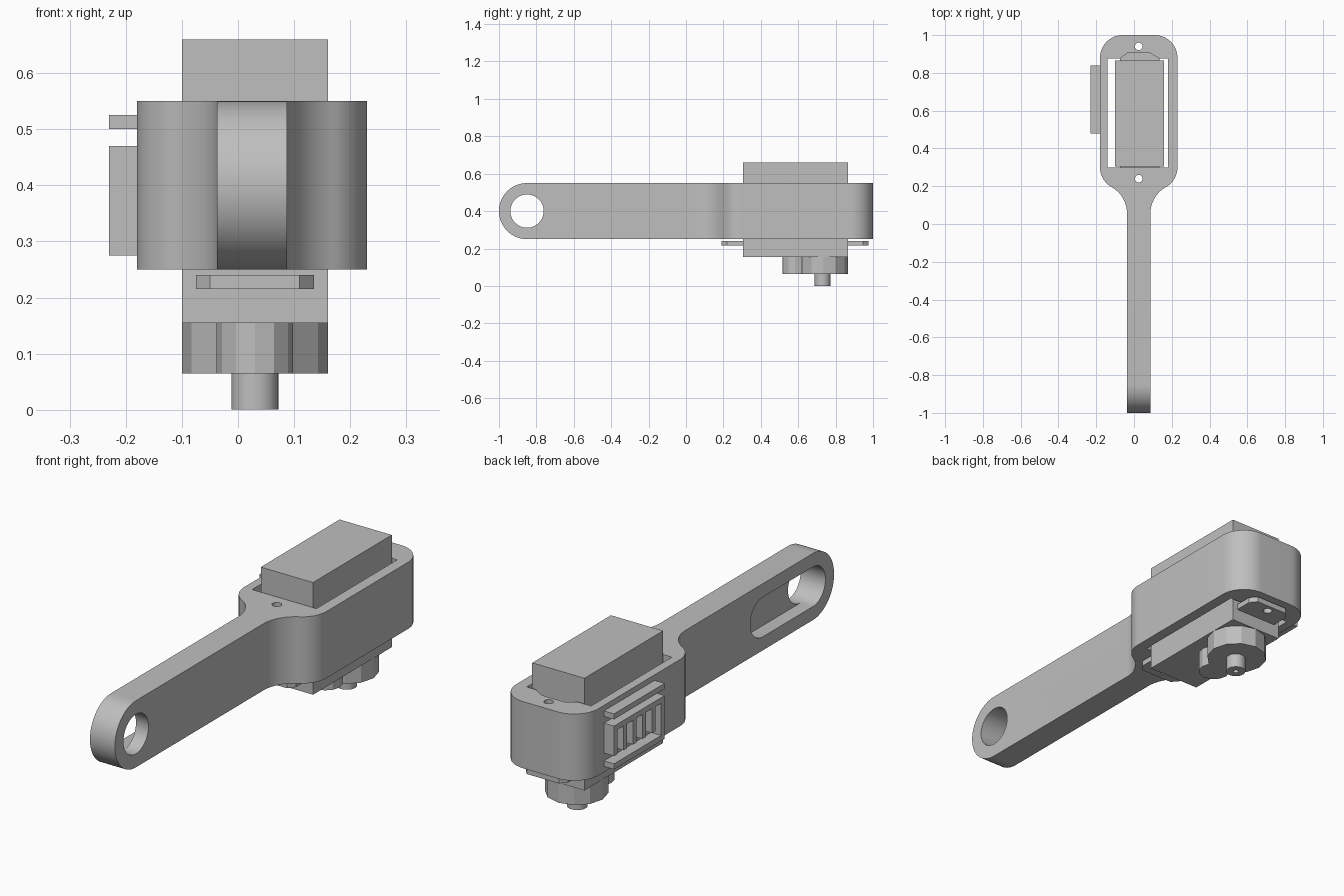
import bpy, math
from mathutils import Vector

old = bpy.data.objects.get("Cube")
if old:
    bpy.data.objects.remove(old, do_unlink=True)

grey = bpy.data.materials.new("plain_grey")
grey.use_nodes = True
grey.diffuse_color = (0.52, 0.52, 0.52, 1)
grey.node_tree.nodes["Principled BSDF"].inputs["Base Color"].default_value = grey.diffuse_color

CX = 0.025          # centre line of the frame and arm
BX = 0.03           # centre line of the switch


def arc(cx, cy, r, a0, a1, n=16):
    """Points along an arc, angles in degrees."""
    steps = [math.radians(a0 + (a1 - a0) * i / n) for i in range(n + 1)]
    return [(cx + r * math.cos(t), cy + r * math.sin(t)) for t in steps]


def prism(name, outline, lo, hi, axis="z"):
    """Extrude a counter-clockwise outline along z (x,y points) or x (y,z points)."""
    def place(p, h):
        return (p[0], p[1], h) if axis == "z" else (h, p[0], p[1])
    n = len(outline)
    verts = [place(p, lo) for p in outline] + [place(p, hi) for p in outline]
    faces = [list(range(n))[::-1], list(range(n, 2 * n))]
    faces += [[i, (i + 1) % n, n + (i + 1) % n, n + i] for i in range(n)]
    mesh = bpy.data.meshes.new(name)
    mesh.from_pydata(verts, [], faces)
    mesh.materials.append(grey)
    ob = bpy.data.objects.new(name, mesh)
    bpy.context.collection.objects.link(ob)
    return ob


def box(name, x0, x1, y0, y1, z0, z1):
    return prism(name, [(x0, y0), (x1, y0), (x1, y1), (x0, y1)], z0, z1)


def disc(name, x, y, r, z0, z1, sides=32):
    return prism(name, arc(x, y, r, 0, 360, sides)[:-1], z0, z1)


def combine(target, tool, operation="DIFFERENCE"):
    """Apply a boolean and drop the helper."""
    mod = target.modifiers.new("cut", "BOOLEAN")
    mod.object, mod.operation, mod.solver = tool, operation, "EXACT"
    tool.hide_render = True
    bpy.context.view_layer.objects.active = target
    bpy.ops.object.modifier_apply(modifier=mod.name)
    bpy.data.objects.remove(tool, do_unlink=True)


def smooth(ob, angle=25):
    bpy.ops.object.select_all(action="DESELECT")
    ob.select_set(True)
    bpy.context.view_layer.objects.active = ob
    bpy.ops.object.shade_smooth_by_angle(angle=math.radians(angle))


# Frame and arm: half plan outline on the right, mirrored about the centre line
half_arm, half_head, corner, fillet = 0.062, 0.205, 0.12, 0.16
inner, sweep_x = half_head - corner, half_arm + fillet
y_head = 0.30
y_fillet = y_head - math.sqrt((corner + fillet) ** 2 - (sweep_x - inner) ** 2)
lean = math.degrees(math.atan2(y_head - y_fillet, sweep_x - inner))
right = [(half_arm, -1.1)]
right += arc(sweep_x, y_fillet, fillet, 180, 180 - lean)
right += arc(inner, y_head, corner, -lean, 0)[1:]
right += arc(inner, 1 - corner, corner, 0, 90)
plan = [(CX + x, y) for x, y in right] + [(CX - x, y) for x, y in reversed(right)]
frame = prism("frame_and_arm", plan, 0.25, 0.55)

# Rounded arm end
side = arc(-0.85, 0.4, 0.15, 90, 270, 40)
side = side + [(1.1, side[-1][1]), (1.1, side[0][1])]
combine(frame, prism("end_shape", side, -0.5, 0.5, "x"), "INTERSECT")

# Switch opening with a back relief
opening = [(-0.14, 0.30), (0.18, 0.30), (0.18, 0.875), (0.135, 0.875),
           (0.085, 0.905), (-0.035, 0.905), (-0.075, 0.875), (-0.14, 0.875)]
combine(frame, prism("opening_cutter", opening, 0.1, 0.7))

# Screw holes, arm hole and the slot pocket on one side of the arm
for y in (0.24, 0.94):
    combine(frame, disc("screw_cutter", CX, y, 0.02, 0.1, 0.7, 24))
combine(frame, prism("hole_cutter", arc(-0.85, 0.4, 0.089, 0, 360, 40)[:-1], -0.3, 0.3, "x"))
slot = arc(-0.85, 0.4, 0.089, 90, 270, 20) + arc(-0.493, 0.4, 0.089, -90, 90, 20)
combine(frame, prism("slot_cutter", slot, -0.3, CX, "x"))
smooth(frame)

# Switch body
box("switch_body", -0.10, 0.16, 0.305, 0.865, 0.155, 0.66)

# Mounting lugs with clipped corners, one at each end of the body
for name, root, tip, hole in (("front_lug", 0.31, 0.19, 0.24), ("back_lug", 0.86, 0.975, 0.94)):
    d = 1 if tip > root else -1
    pts = [(BX - 0.105, root), (BX - 0.105, tip - d * 0.03), (BX - 0.08, tip),
           (BX + 0.08, tip), (BX + 0.105, tip - d * 0.03), (BX + 0.105, root)]
    lug = prism(name, pts[::-d], 0.215, 0.24)
    combine(lug, disc("lug_cutter", CX, hole, 0.02, 0.1, 0.3, 24))

# Faceted bushings and the plunger under the body
disc("large_bushing", BX, 0.735, 0.13, 0.065, 0.155, 12)
disc("small_bushing", BX, 0.583, 0.068, 0.065, 0.155, 12)
plunger = disc("plunger", BX, 0.73, 0.042, 0, 0.07)
combine(plunger, disc("plunger_cutter", BX, 0.73, 0.012, -0.02, 0.03, 16))
smooth(plunger)

# Raised grille on the side of the head
X0, X1 = -0.23, -0.175
for name, z0, z1 in (("grille_top_rail", 0.50, 0.525), ("grille_bottom_rail", 0.275, 0.30)):
    box(name, X0, X1, 0.48, 0.84, z0, z1)
box("grille_cross_rail", X0, X1, 0.48, 0.84, 0.445, 0.47)
box("grille_end_post", X0, X1, 0.48, 0.505, 0.30, 0.445)
for i in range(5):
    y = 0.545 + i * 0.0675
    box(f"grille_slat_{i + 1}", X0, X1, y, y + 0.025, 0.335, 0.445)
